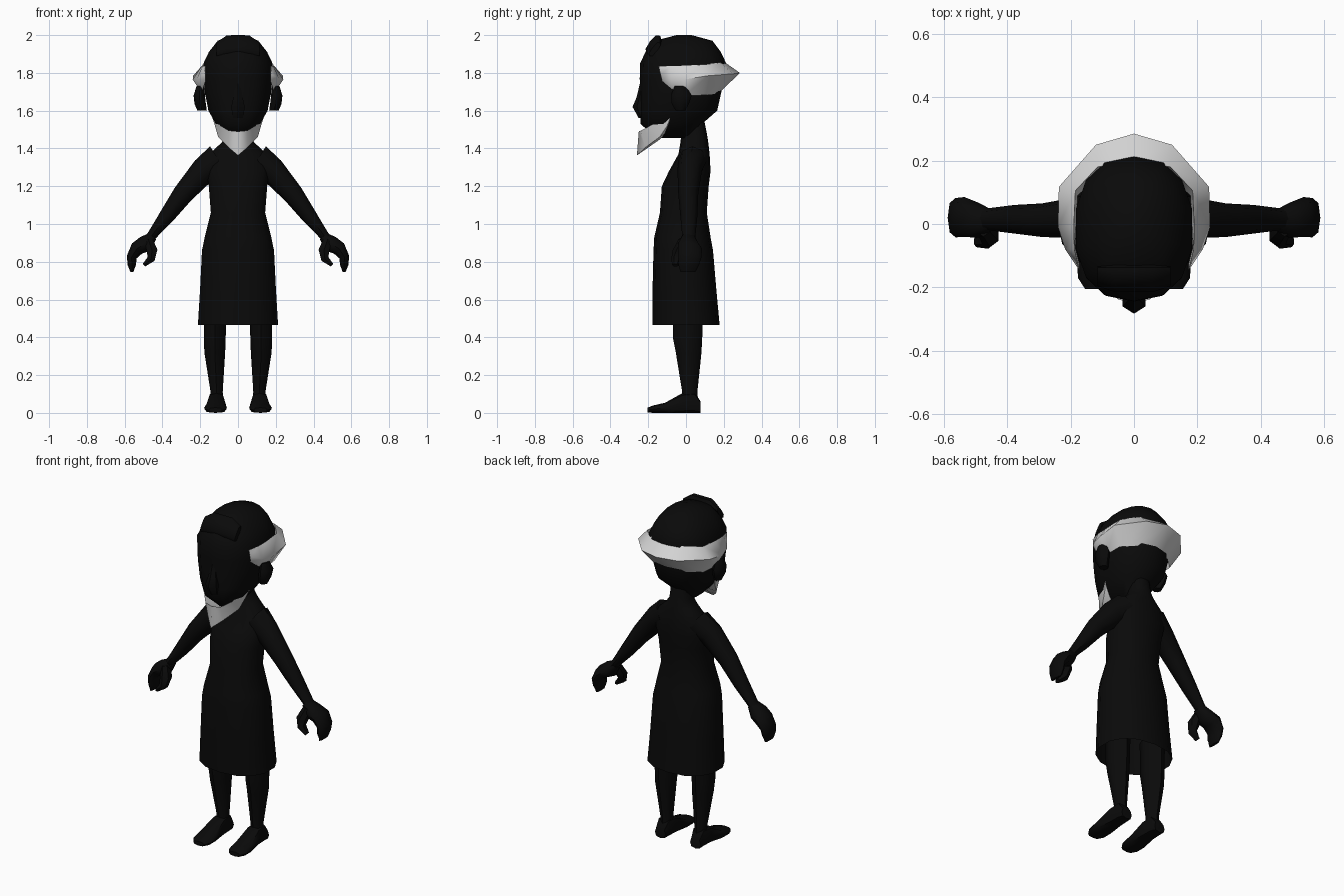
import bpy, bmesh, math
from mathutils import Vector

X, Y, Z = Vector((1, 0, 0)), Vector((0, 1, 0)), Vector((0, 0, 1))


def material(name, value):
    m = bpy.data.materials.new(name)
    m.diffuse_color = (value, value, value, 1)
    return m


DARK = material("near_black", 0.003)
PALE = material("pale_grey", 0.65)


def finish(name, bm, mat, mirror=False, angle=50):
    bmesh.ops.recalc_face_normals(bm, faces=bm.faces)
    mesh = bpy.data.meshes.new(name)
    bm.to_mesh(mesh)
    bm.free()
    mesh.materials.append(mat)
    ob = bpy.data.objects.new(name, mesh)
    bpy.context.collection.objects.link(ob)
    if mirror:
        ob.modifiers.new("mirror", 'MIRROR').use_clip = True
    bpy.ops.object.select_all(action='DESELECT')
    ob.select_set(True)
    bpy.context.view_layer.objects.active = ob
    bpy.ops.object.shade_smooth_by_angle(angle=math.radians(angle))
    return ob


def bridge(bm, loops, closed):
    """Quads between neighbouring loops of vertices."""
    for a, b in zip(loops, loops[1:]):
        n = len(a)
        for i in range(n if closed else n - 1):
            j = (i + 1) % n
            bm.faces.new((a[i], a[j], b[j], b[i]))


def loft(name, rings, n=10, u=None, v=Y, power=1.0, mirror=False, caps=(True, True), mat=DARK):
    """Rings are (x, y, z, radius along u, radius along v); u follows the path if not given."""
    bm = bmesh.new()
    centres = [Vector(r[:3]) for r in rings]
    loops = []
    for i, r in enumerate(rings):
        t = centres[min(i + 1, len(rings) - 1)] - centres[max(i - 1, 0)]
        side = u if u else v.cross(t).normalized()
        loop = []
        for k in range(n):
            a = 2 * math.pi * k / n + math.pi / 2
            c, s = math.cos(a), math.sin(a)
            c = math.copysign(abs(c) ** power, c)
            s = math.copysign(abs(s) ** power, s)
            loop.append(bm.verts.new(centres[i] + side * r[3] * c + v * r[4] * s))
        loops.append(loop)
    bridge(bm, loops, True)
    for cap, loop in zip(caps, (loops[0], loops[-1])):
        if cap:
            bm.faces.new(loop)
    return finish(name, bm, mat, mirror)


def upright(name, levels, **kw):
    """Levels are (z, half width, front y, back y)."""
    return loft(name, [(0, (f + b) / 2, z, w, (b - f) / 2) for z, w, f, b in levels], u=X, **kw)


def wrap(name, sections, mat):
    """Half strip of three-sided sections starting on the middle plane, mirrored."""
    bm = bmesh.new()
    loops = [[bm.verts.new(p) for p in s] for s in sections]
    bridge(bm, loops, True)
    bm.faces.new(loops[-1])
    return finish(name, bm, mat, True, 65)


# Robe with an open hem, running up into the neck
upright("robe", [(0.465, 0.217, -0.178, 0.178), (0.66, 0.205, -0.177, 0.16),
                 (0.86, 0.195, -0.172, 0.143), (0.93, 0.18, -0.168, 0.13),
                 (1.06, 0.147, -0.138, 0.11), (1.2, 0.158, -0.128, 0.12),
                 (1.28, 0.168, -0.09, 0.13), (1.37, 0.155, -0.04, 0.125),
                 (1.43, 0.09, -0.03, 0.118), (1.47, 0.06, -0.025, 0.112),
                 (1.58, 0.055, -0.02, 0.09)], n=14, power=0.88, caps=(False, True))

# Head
upright("head", [(1.455, 0.05, -0.16, 0.05), (1.53, 0.12, -0.24, 0.085),
                 (1.6, 0.16, -0.243, 0.165), (1.69, 0.178, -0.243, 0.185),
                 (1.77, 0.185, -0.245, 0.205), (1.85, 0.187, -0.243, 0.213),
                 (1.91, 0.158, -0.215, 0.185), (1.97, 0.11, -0.165, 0.14),
                 (2.0, 0.035, -0.05, 0.03)], n=14, power=0.85)

# Nose
upright("nose", [(1.56, 0.03, -0.25, -0.2), (1.62, 0.042, -0.283, -0.19),
                 (1.67, 0.028, -0.262, -0.2), (1.74, 0.014, -0.245, -0.21)], n=6)

# Raised patch above the forehead
tilt = Vector((0, -0.6, -0.8)).normalized()
loft("forehead_patch", [(-0.115, -0.165, 1.925, 0.015, 0.045), (-0.06, -0.172, 1.95, 0.025, 0.058),
                        (0.06, -0.172, 1.95, 0.025, 0.058), (0.115, -0.165, 1.925, 0.015, 0.045)],
     n=8, u=Vector((0, -0.8, 0.6)).normalized(), v=tilt, power=0.7)

# Ears
loft("ear", [(0.19, -0.03, 1.6, 0.025, 0.025), (0.2, -0.03, 1.635, 0.03, 0.045),
             (0.205, -0.025, 1.68, 0.03, 0.055), (0.2, -0.03, 1.73, 0.02, 0.03)],
     n=8, u=X, mirror=True)

# Pale hair band around the back of the head: top, outer and bottom edge per section
wrap("hair_band", [
    ((0, 0.2, 1.86), (0, 0.285, 1.8), (0, 0.172, 1.69)),
    ((0.115, 0.18, 1.855), (0.12, 0.25, 1.795), (0.11, 0.15, 1.688)),
    ((0.185, 0.105, 1.845), (0.237, 0.117, 1.785), (0.178, 0.09, 1.682)),
    ((0.19, -0.01, 1.838), (0.24, -0.01, 1.765), (0.182, -0.01, 1.678)),
    ((0.188, -0.08, 1.837), (0.217, -0.08, 1.77), (0.185, -0.075, 1.715)),
    ((0.172, -0.145, 1.835), (0.18, -0.135, 1.79), (0.172, -0.125, 1.757))], PALE)

# Pointed beard: upper rim, lower rim and inner edge per section
wrap("beard", [
    ((0, -0.25, 1.49), (0, -0.26, 1.363), (0, -0.15, 1.445)),
    ((0.05, -0.238, 1.495), (0.05, -0.215, 1.405), (0.045, -0.135, 1.45)),
    ((0.092, -0.19, 1.52), (0.105, -0.14, 1.46), (0.065, -0.11, 1.48)),
    ((0.138, -0.08, 1.57), (0.122, -0.1, 1.52), (0.1, -0.07, 1.55))], PALE)

# Arms
loft("arm", [(0.1, 0.035, 1.335, 0.09, 0.075), (0.18, 0.02, 1.285, 0.07, 0.065),
             (0.29, 0.012, 1.16, 0.055, 0.053), (0.378, 0.015, 1.04, 0.041, 0.045),
             (0.458, 0.015, 0.937, 0.025, 0.035), (0.485, 0.015, 0.905, 0.03, 0.04)],
     n=8, mirror=True)

# Hands: palm with curled fingers, and a thumb in front
loft("fingers", [(0.452, 0.012, 0.935, 0.025, 0.035), (0.49, 0.012, 0.895, 0.045, 0.055),
                 (0.535, 0.022, 0.87, 0.038, 0.063), (0.563, 0.02, 0.825, 0.026, 0.062),
                 (0.562, 0.015, 0.785, 0.023, 0.055), (0.562, 0.01, 0.747, 0.008, 0.04)],
     n=8, power=0.85, mirror=True)
loft("thumb", [(0.475, -0.01, 0.92, 0.025, 0.03), (0.455, -0.035, 0.86, 0.033, 0.036),
               (0.46, -0.05, 0.815, 0.024, 0.028), (0.498, -0.055, 0.782, 0.011, 0.018)],
     n=6, mirror=True)

# Legs
loft("leg", [(0.122, 0.01, 0.6, 0.06, 0.08), (0.123, 0.008, 0.4, 0.058, 0.078),
             (0.123, 0.014, 0.32, 0.055, 0.068), (0.113, 0.02, 0.11, 0.032, 0.04),
             (0.115, 0.022, 0.04, 0.04, 0.045)], n=8, u=X, mirror=True)

# Feet
loft("foot", [(0.117, 0.078, 0.03, 0.035, 0.03), (0.115, 0.045, 0.055, 0.043, 0.055),
              (0.115, -0.02, 0.052, 0.046, 0.052), (0.119, -0.11, 0.027, 0.06, 0.027),
              (0.119, -0.17, 0.02, 0.058, 0.02), (0.119, -0.205, 0.015, 0.035, 0.013)],
     n=8, u=X, v=Z, power=0.7, mirror=True)
